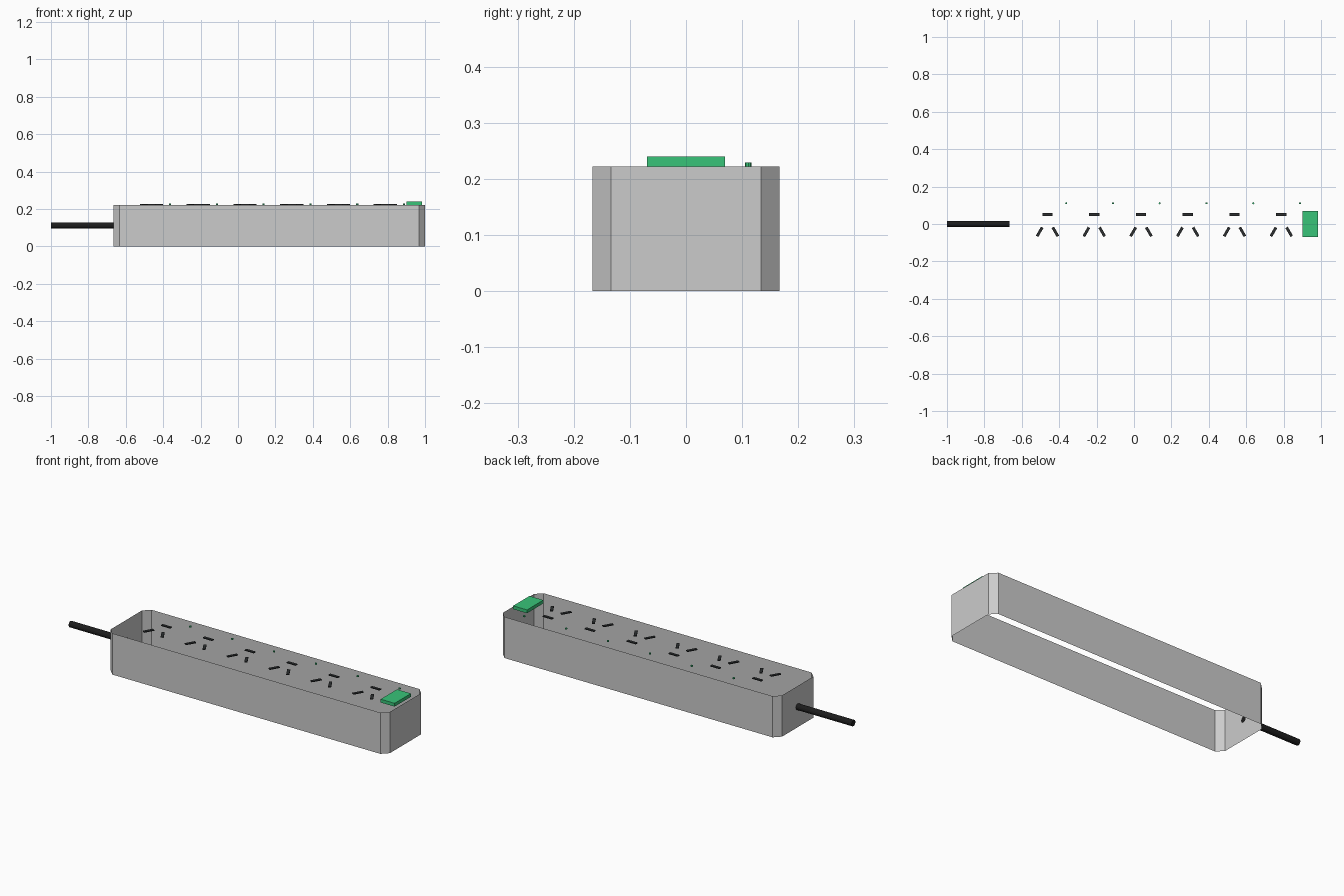
import bpy, bmesh, math

if "Cube" in bpy.data.objects:
    bpy.data.objects.remove(bpy.data.objects["Cube"])


def material(name, color):
    mat = bpy.data.materials.new(name)
    mat.diffuse_color = (*color, 1)
    mat.use_nodes = True
    mat.node_tree.nodes["Principled BSDF"].inputs["Base Color"].default_value = mat.diffuse_color
    return mat


BLACK = material("black_plastic", (0.012, 0.012, 0.012))
DARK = material("slot_dark", (0.025, 0.028, 0.03))
GREEN = material("switch_green", (0.04, 0.55, 0.19))
TOP = 0.2222


def box(name, center, size, mat, angle=0):
    bpy.ops.mesh.primitive_cube_add(size=1, location=center, rotation=(0, 0, angle))
    ob = bpy.context.object
    ob.name = name
    ob.scale = size
    ob.data.materials.append(mat)
    return ob


def cylinder(name, center, radius, depth, sides, mat, rotation=(0, 0, 0)):
    bpy.ops.mesh.primitive_cylinder_add(vertices=sides, radius=radius, depth=depth,
                                        location=center, rotation=rotation)
    ob = bpy.context.object
    ob.name = name
    ob.data.materials.append(mat)
    return ob


# Casing: a thin open sleeve with chamfered corners
x0, x1, w, c = -0.6667, 1.0, 0.1667, 0.0333
outline = [(x0 + c, -w), (x1 - c, -w), (x1, -w + c), (x1, w - c),
           (x1 - c, w), (x0 + c, w), (x0, w - c), (x0, -w + c)]
bm = bmesh.new()
low = [bm.verts.new((x, y, 0)) for x, y in outline]
high = [bm.verts.new((x, y, TOP)) for x, y in outline]
for i in range(8):
    j = (i + 1) % 8
    bm.faces.new((low[i], low[j], high[j], high[i]))
mesh = bpy.data.meshes.new("casing")
bm.to_mesh(mesh)
bm.free()
bpy.context.collection.objects.link(bpy.data.objects.new("casing", mesh))

# Power cable leaving the left end
cylinder("cable", (-0.8333, 0, 0.111), 0.0165, 0.3333, 12, BLACK, (0, math.pi / 2, 0))

# Six sockets: one flat slot, two slanted slots and an indicator light each
for n in range(6):
    x = -0.4625 + 0.25 * n
    size = (0.055, 0.015, 0.005)
    box(f"slot_flat_{n + 1}", (x, 0.05, TOP + 0.001), size, DARK)
    for side, label in ((-1, "left"), (1, "right")):
        box(f"slot_{label}_{n + 1}", (x + side * 0.042, -0.042, TOP + 0.001), size, DARK,
            -side * math.radians(60))
    cylinder(f"indicator_light_{n + 1}", (x + 0.1, 0.111, TOP + 0.0033), 0.0055, 0.0067, 8, GREEN)

# Rocker switch at the right end
box("switch", (0.942, 0, TOP + 0.009), (0.083, 0.139, 0.018), GREEN)
